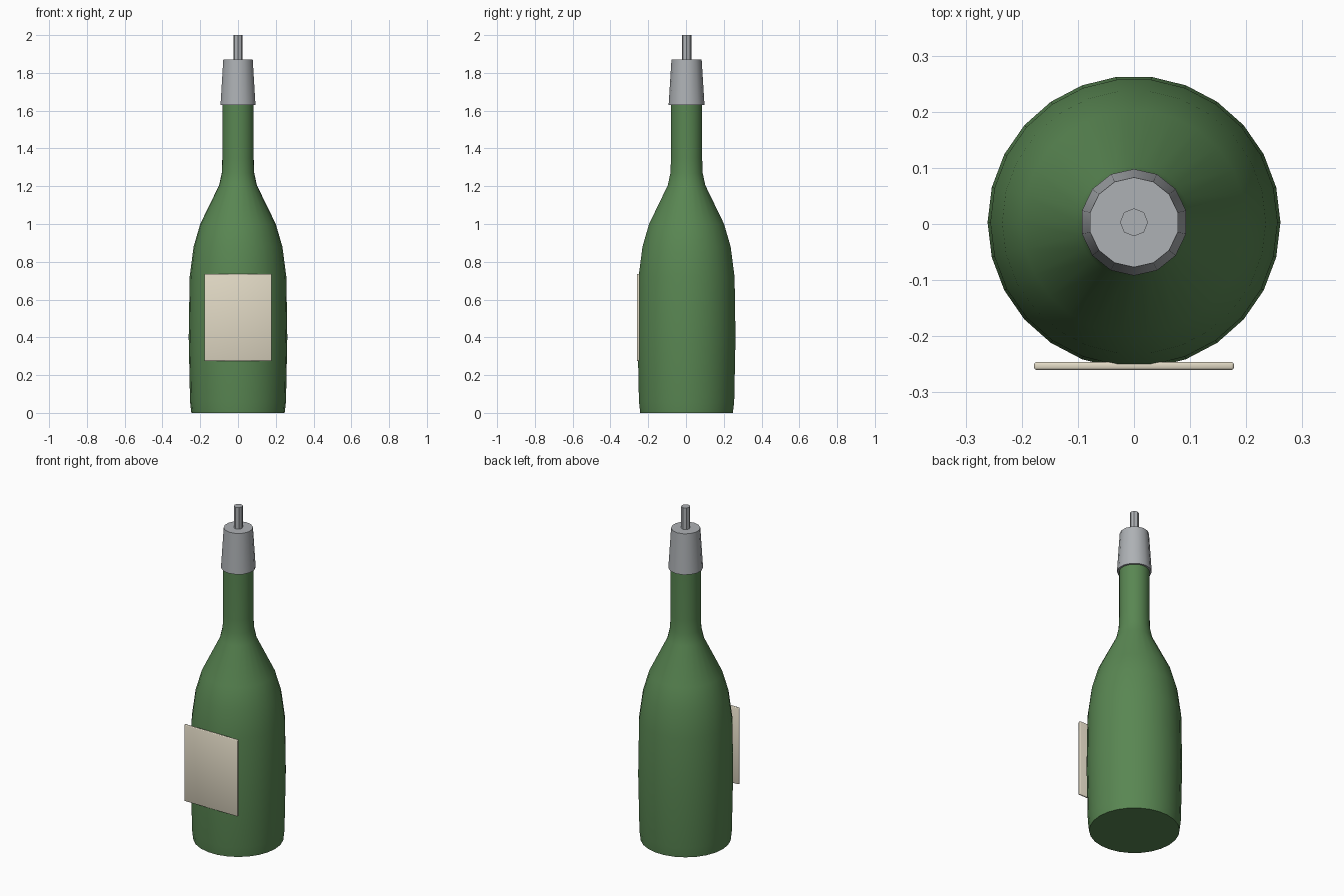
import bpy, bmesh, math

if "Cube" in bpy.data.objects:
    bpy.data.objects.remove(bpy.data.objects["Cube"])

CY = 0.003  # shared axis of the turned parts


def material(name, rgb):
    m = bpy.data.materials.new(name)
    m.diffuse_color = (*rgb, 1)
    m.use_nodes = True
    m.node_tree.nodes["Principled BSDF"].inputs["Base Color"].default_value = m.diffuse_color
    return m


def finish(name, bm, mat=None, angle=40):
    bmesh.ops.recalc_face_normals(bm, faces=bm.faces)
    me = bpy.data.meshes.new(name)
    bm.to_mesh(me)
    bm.free()
    ob = bpy.data.objects.new(name, me)
    bpy.context.collection.objects.link(ob)
    if mat:
        me.materials.append(mat)
    bpy.ops.object.select_all(action='DESELECT')
    ob.select_set(True)
    bpy.context.view_layer.objects.active = ob
    bpy.ops.object.shade_smooth_by_angle(angle=math.radians(angle))
    return ob


def turned(name, profile, sides, start=0.0, mat=None):
    """Closed solid of revolution from (radius, z) points."""
    bm = bmesh.new()
    rings = []
    for r, z in profile:
        angles = [start + 2 * math.pi * i / sides for i in range(sides)]
        rings.append([bm.verts.new((r * math.cos(a), CY + r * math.sin(a), z)) for a in angles])
    for low, high in zip(rings, rings[1:]):
        for i in range(sides):
            j = (i + 1) % sides
            bm.faces.new((low[i], low[j], high[j], high[i]))
    bm.faces.new(rings[0])
    bm.faces.new(rings[-1])
    return finish(name, bm, mat)


green = material("green_glass", (0.10, 0.24, 0.085))
cream = material("label_paper", (0.76, 0.70, 0.56))
silver = material("silver_foil", (0.42, 0.44, 0.46))

# Bottle
turned("bottle", [(0.247, 0), (0.254, 0.06), (0.261, 0.40), (0.256, 0.72),
                  (0.235, 0.88), (0.200, 1.00), (0.100, 1.205), (0.086, 1.27),
                  (0.083, 1.35), (0.083, 1.66)], 26, mat=green)

# Neck cap and spout
turned("neck_cap", [(0.095, 1.63), (0.080, 1.87)], 14, math.pi / 2, silver)
turned("spout", [(0.025, 1.86), (0.025, 2.0)], 8, mat=silver)

# Front label: thin plate with slightly softened edges
bm = bmesh.new()
bmesh.ops.create_cube(bm, size=1)
for v in bm.verts:
    v.co = (v.co.x * 0.356, -0.253 + v.co.y * 0.014, 0.505 + v.co.z * 0.46)
bmesh.ops.bevel(bm, geom=bm.edges[:], offset=0.004, segments=2, profile=0.5, affect='EDGES')
finish("label", bm, cream, 60)
